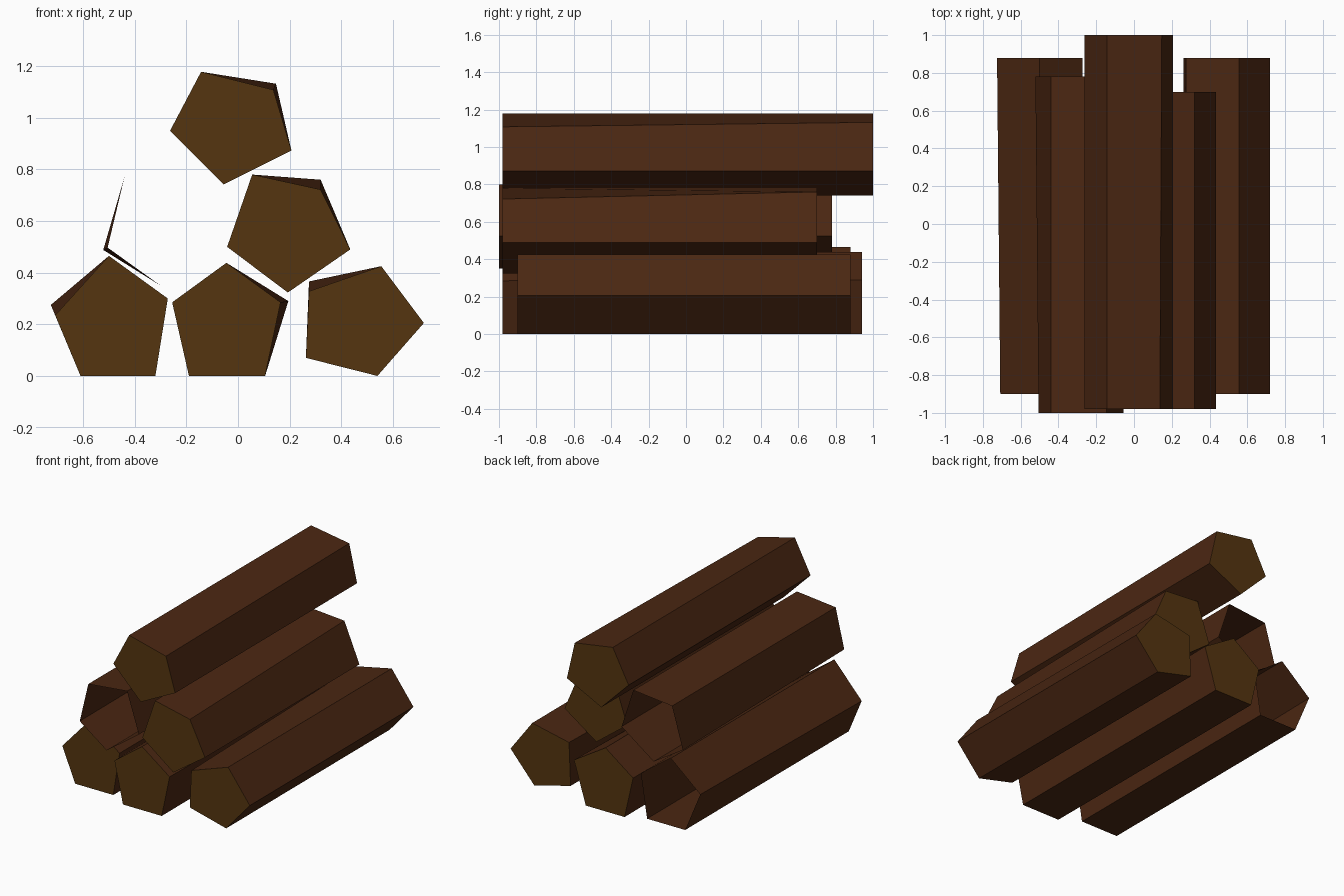
import bpy
import bmesh

default = bpy.data.objects.get("Cube")
if default:
    bpy.data.objects.remove(default, do_unlink=True)


def make_material(name, colour):
    mat = bpy.data.materials.new(name)
    mat.use_nodes = True
    mat.diffuse_color = (*colour, 1)
    mat.node_tree.nodes["Principled BSDF"].inputs["Base Color"].default_value = (*colour, 1)
    return mat


bark = make_material("dark_bark", (0.07, 0.02, 0.006))
cut_wood = make_material("cut_wood", (0.09, 0.036, 0.005))


def make_log(name, front_y, back_y, outline, bent, bent_back, front_cap=True, back_cap=True):
    """Five-sided log; outline runs clockwise as (x, z), one corner shifts at the back."""
    back_outline = list(outline)
    back_outline[bent] = bent_back
    bm = bmesh.new()
    front = [bm.verts.new((x, front_y, z)) for x, z in outline]
    back = [bm.verts.new((x, back_y, z)) for x, z in back_outline]

    # Bark sides
    for i in range(len(front)):
        j = (i + 1) % len(front)
        bm.faces.new((front[i], front[j], back[j], back[i]))

    # Cut ends, where the log is not hollow
    if front_cap:
        bm.faces.new(front[::-1]).material_index = 1
    if back_cap:
        bm.faces.new(back).material_index = 1

    mesh = bpy.data.meshes.new(name)
    bm.to_mesh(mesh)
    bm.free()
    mesh.materials.append(bark)
    mesh.materials.append(cut_wood)
    log = bpy.data.objects.new(name, mesh)
    bpy.context.collection.objects.link(log)
    return log


# Bottom row
make_log("bottom_right_log", -.9, .88,
         [(-.5, .465), (-.272, .3), (-.32, 0), (-.61, 0), (-.708, .235)],
         4, (-.725, .275), back_cap=False)
make_log("bottom_middle_log", -.98, .94,
         [(-.045, .438), (.165, .285), (.105, 0), (-.19, 0), (-.255, .285)],
         1, (.195, .29))
make_log("bottom_left_log", -.9, .88,
         [(.275, .328), (.555, .425), (.72, .205), (.54, 0), (.263, .07)],
         0, (.275, .366))

# Middle row
make_log("middle_right_log", -1, .78,
         [(-.44, .77), (-.145, .8), (-.055, .525), (-.3, .35), (-.505, .497)],
         4, (-.522, .488), front_cap=False, back_cap=False)
make_log("middle_left_log", -.98, .7,
         [(.055, .78), (.32, .722), (.435, .49), (.193, .323), (-.042, .5)],
         1, (.32, .76))

# Top log
make_log("top_log", -.98, 1,
         [(-.143, 1.178), (.137, 1.108), (.207, .873), (-.055, .742), (-.263, .95)],
         1, (.147, 1.132))
